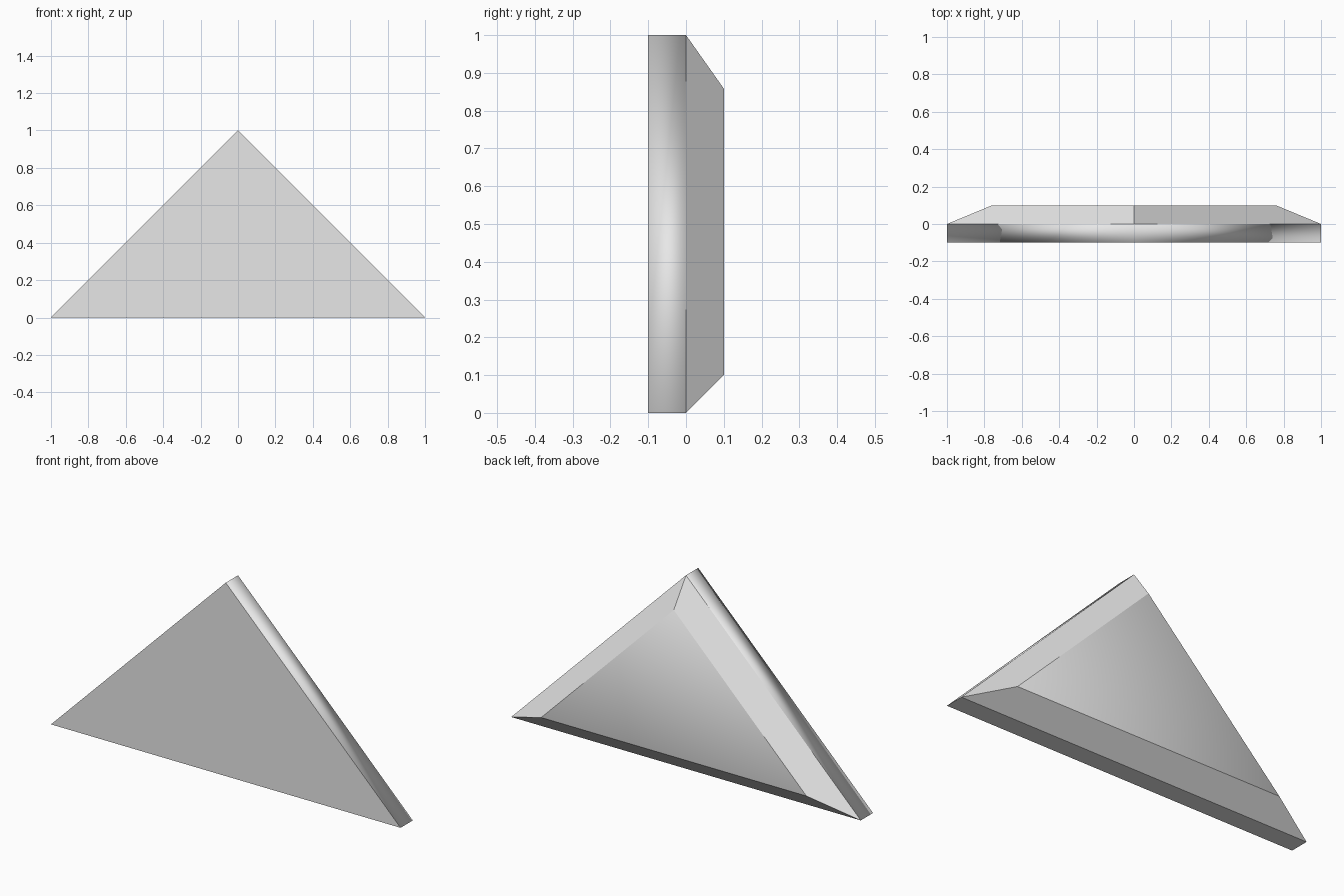
import bpy, bmesh
from mathutils import Vector

cube = bpy.data.objects.get("Cube")
if cube:
    bpy.data.objects.remove(cube, do_unlink=True)

# Plain grey finish
grey = bpy.data.materials.new("light_grey")
grey.use_nodes = True
colour = (0.8, 0.8, 0.8, 1)
grey.diffuse_color = colour
grey.node_tree.nodes["Principled BSDF"].inputs["Base Color"].default_value = colour

DEPTH = 0.1
OUTLINE = [(-1, 0), (1, 0), (0, 1)]
DIAGONAL = 2 ** 0.5


def inset(d):
    """Triangle outline moved inwards by d on every side."""
    top = 1 - d * DIAGONAL
    return [(d - top, d), (top - d, d), (0, top)]


# Triangular slab: front, straight rim, 45 degree chamfer, back
bm = bmesh.new()
rings = [[bm.verts.new((x, y, z)) for x, z in outline]
         for y, outline in ((-DEPTH, OUTLINE), (0, OUTLINE), (DEPTH, inset(DEPTH)))]
bm.faces.new(rings[0])
back = bm.faces.new(rings[2][::-1])
soft = [back]
for level in range(2):
    a, b = rings[level], rings[level + 1]
    for i in range(3):
        j = (i + 1) % 3
        face = bm.faces.new((a[i], b[i], b[j], a[j]))
        if level == 0 and i > 0:
            soft.append(face)
bmesh.ops.recalc_face_normals(bm, faces=bm.faces[:])
bm.normal_update()
bm.faces.index_update()
soft_ids = {f.index for f in soft}
for face in bm.faces:
    face.smooth = True

mesh = bpy.data.meshes.new("triangular_slab")
bm.to_mesh(mesh)
bm.free()
mesh.materials.append(grey)

# Soft shading on the sloping rim and back, flat shading elsewhere
vertex_normals = [Vector(n.vector) for n in mesh.vertex_normals]
normals = [Vector()] * len(mesh.loops)
for poly in mesh.polygons:
    for k in poly.loop_indices:
        is_soft = poly.index in soft_ids
        normals[k] = vertex_normals[mesh.loops[k].vertex_index] if is_soft else Vector(poly.normal)
mesh.normals_split_custom_set(normals)

slab = bpy.data.objects.new("triangular_slab", mesh)
bpy.context.collection.objects.link(slab)
